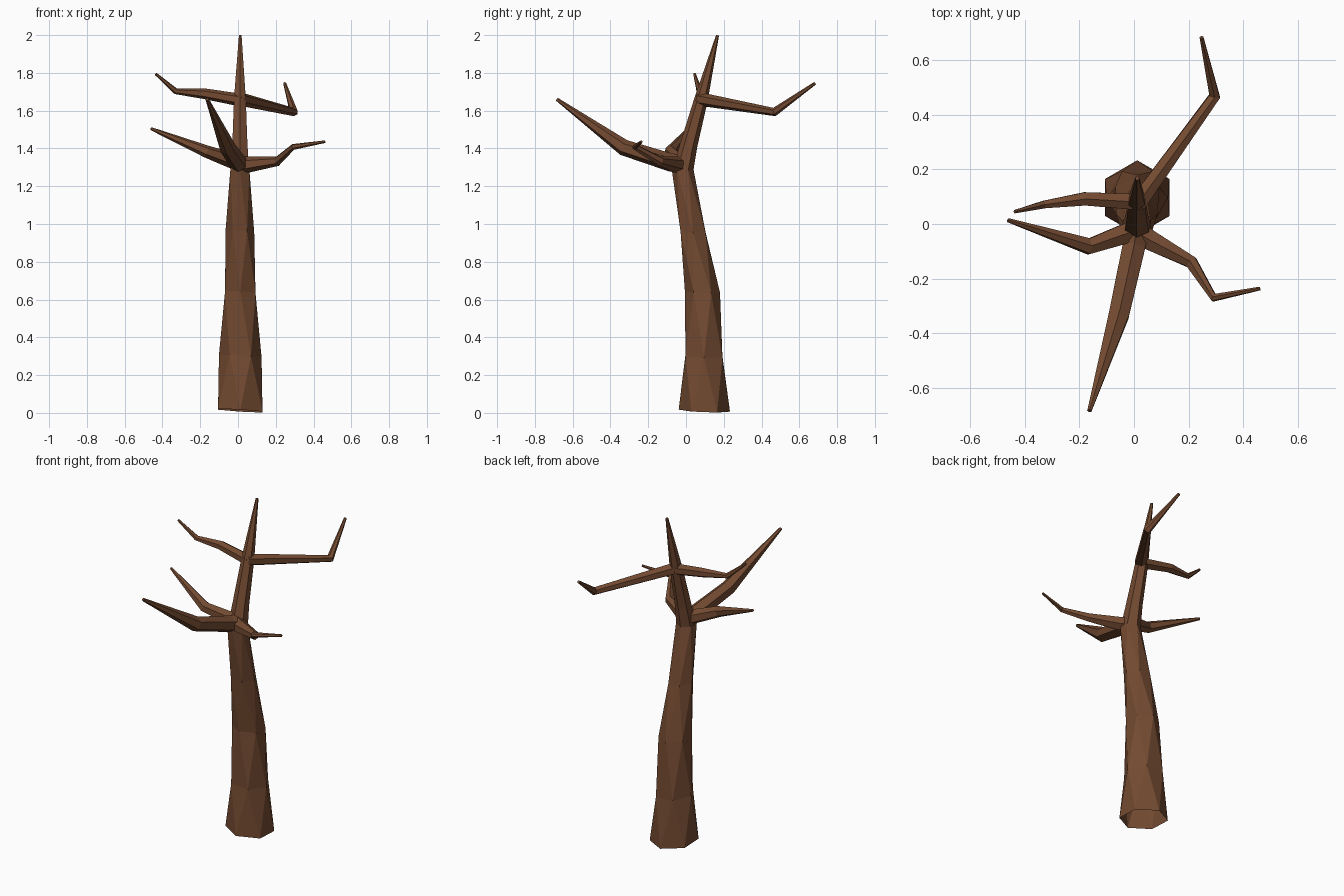
import bpy, bmesh, math
from mathutils import Vector

if "Cube" in bpy.data.objects:
    bpy.data.objects.remove(bpy.data.objects["Cube"])

bark = bpy.data.materials.new("brown bark")
bark.diffuse_color = (0.172, 0.069, 0.031, 1)
bark.use_nodes = True
bark.node_tree.nodes["Principled BSDF"].inputs["Base Color"].default_value = bark.diffuse_color


def limb(name, points, sides=6, twist=0.0, normal=None):
    """Tapered low-poly tube through (x, y, z, radius) points, open at the start."""
    pos = [Vector(p[:3]) for p in points]
    bm = bmesh.new()
    rings = []
    side = Vector((0, 1, 0)) if normal else Vector((0, 0, 1))
    for k, p in enumerate(pos):
        if normal:
            n = Vector(normal).normalized()
        else:
            n = Vector()
            if k > 0:
                n += (p - pos[k - 1]).normalized()
            if k < len(pos) - 1:
                n += (pos[k + 1] - p).normalized()
            n.normalize()
        u = (side - n * side.dot(n)).normalized()
        side = u
        v = n.cross(u)
        ring = []
        for i in range(sides):
            a = 2 * math.pi * i / sides + twist * k
            ring.append(bm.verts.new(p + (u * math.cos(a) + v * math.sin(a)) * points[k][3]))
        rings.append(ring)
    for lo, hi in zip(rings, rings[1:]):
        for i in range(sides):
            j = (i + 1) % sides
            if twist:
                bm.faces.new((lo[i], lo[j], hi[i]))
                bm.faces.new((lo[j], hi[j], hi[i]))
            else:
                bm.faces.new((lo[i], lo[j], hi[j], hi[i]))
    bm.faces.new(rings[-1])
    me = bpy.data.meshes.new(name)
    bm.to_mesh(me)
    bm.free()
    me.materials.append(bark)
    bpy.context.collection.objects.link(bpy.data.objects.new(name, me))


# Trunk: faceted hexagonal column, each ring turned half a side
limb("trunk", [(0.012, 0.097, 0.012, 0.136), (0.012, 0.095, 0.30, 0.113),
               (0.012, 0.087, 0.64, 0.093), (0.01, 0.037, 0.96, 0.076),
               (0.01, -0.018, 1.29, 0.058)],
     twist=math.pi / 6, normal=(0.065, 0.04, 1))

# Leader: the slim pointed top
limb("leader", [(0.01, -0.018, 1.28, 0.056), (0.01, 0.015, 1.42, 0.046),
                (0.01, 0.08, 1.66, 0.036), (0.012, 0.167, 1.999, 0.008)])

# Lower branches
limb("front_branch", [(0.01, -0.01, 1.32, 0.05), (0.0, -0.08, 1.325, 0.048),
                      (-0.055, -0.33, 1.405, 0.043), (-0.163, -0.683, 1.66, 0.009)])
limb("left_branch", [(0.02, -0.02, 1.32, 0.045), (-0.03, -0.035, 1.335, 0.042),
                     (-0.165, -0.082, 1.383, 0.033), (-0.461, 0.014, 1.505, 0.008)])
limb("right_branch", [(0.0, -0.025, 1.315, 0.046), (0.06, -0.06, 1.315, 0.042),
                      (0.21, -0.14, 1.333, 0.026), (0.292, -0.27, 1.408, 0.016),
                      (0.461, -0.236, 1.436, 0.007)])

# Upper branches
limb("upper_left_branch", [(0.02, 0.08, 1.655, 0.034), (-0.18, 0.092, 1.69, 0.028),
                           (-0.33, 0.071, 1.703, 0.016), (-0.436, 0.045, 1.795, 0.007)])
limb("upper_back_branch", [(0.01, 0.07, 1.662, 0.036), (0.295, 0.468, 1.593, 0.023),
                           (0.247, 0.683, 1.745, 0.008)])
